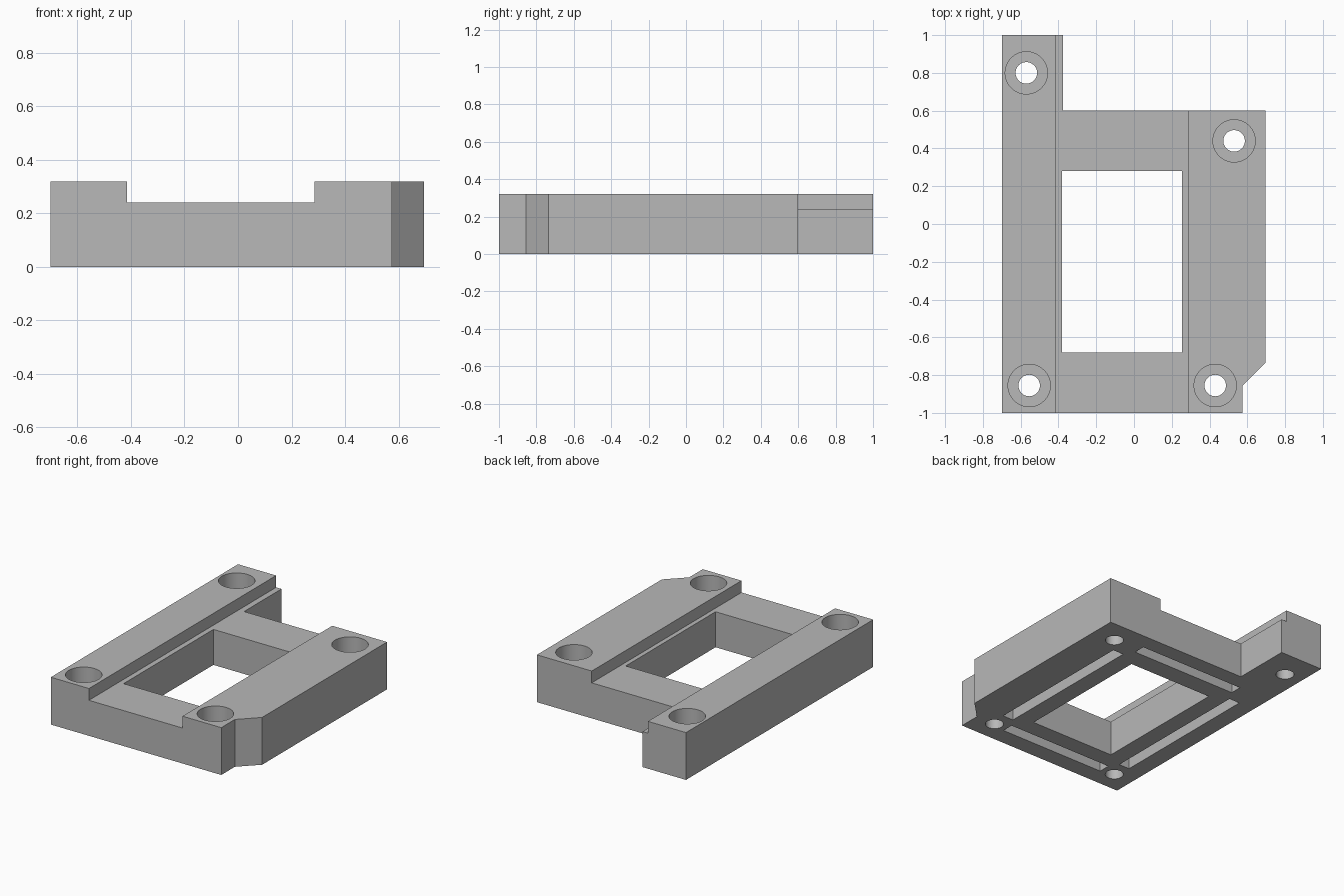
import bpy
import bmesh

cube = bpy.data.objects.get("Cube")
if cube:
    bpy.data.objects.remove(cube, do_unlink=True)

HEIGHT, CHANNEL_Z = 0.32, 0.24
SLOT_DEPTH, BORE_FLOOR = 0.12, 0.12
HOLE_R, BORE_R = 0.057, 0.112

grey = bpy.data.materials.new("plain grey")
grey.use_nodes = True
colour = (0.48, 0.48, 0.48, 1)
grey.diffuse_color = colour
grey.node_tree.nodes["Principled BSDF"].inputs["Base Color"].default_value = colour


def prism(name, outline, z0, z1):
    """Extrude a counter-clockwise outline from z0 to z1."""
    bm = bmesh.new()
    base = bm.faces.new([bm.verts.new((x, y, z0)) for x, y in outline])
    top = bmesh.ops.extrude_face_region(bm, geom=[base])["geom"]
    verts = [v for v in top if isinstance(v, bmesh.types.BMVert)]
    bmesh.ops.translate(bm, verts=verts, vec=(0, 0, z1 - z0))
    bmesh.ops.recalc_face_normals(bm, faces=bm.faces)
    mesh = bpy.data.meshes.new(name)
    bm.to_mesh(mesh)
    bm.free()
    obj = bpy.data.objects.new(name, mesh)
    bpy.context.collection.objects.link(obj)
    mesh.materials.append(grey)
    return obj


def box(name, x0, x1, y0, y1, z0, z1):
    return prism(name, [(x0, y0), (x1, y0), (x1, y1), (x0, y1)], z0, z1)


def cylinder(name, x, y, radius, z0, z1):
    bpy.ops.mesh.primitive_cylinder_add(vertices=64, radius=radius, depth=z1 - z0,
                                        location=(x, y, (z0 + z1) / 2))
    obj = bpy.context.object
    obj.name = name
    obj.data.materials.append(grey)
    return obj


def cut(target, cutter):
    """Subtract the cutter and discard it."""
    mod = target.modifiers.new("cut", "BOOLEAN")
    mod.operation = "DIFFERENCE"
    mod.solver = "EXACT"
    mod.object = cutter
    bpy.context.view_layer.objects.active = target
    bpy.ops.object.modifier_apply(modifier=mod.name)
    bpy.data.objects.remove(cutter, do_unlink=True)


# Plate outline with a long rear arm and a clipped front corner
plate = prism("mounting_plate", [
    (-0.70, -1), (0.575, -1), (0.575, -0.855), (0.695, -0.735),
    (0.695, 0.6), (-0.375, 0.6), (-0.375, 1), (-0.70, 1)], 0, HEIGHT)

# Shallow channel between the two rails, and the central window
cut(plate, box("channel", -0.415, 0.285, -1.2, 1.2, CHANNEL_Z, 0.5))
cut(plate, box("window", -0.38, 0.255, -0.68, 0.28, -0.1, 0.5))

# Blind grooves around the window on the underside
for x0, x1 in ((-0.58, -0.50), (0.375, 0.455)):
    cut(plate, box("side_groove", x0, x1, -0.74, 0.34, -0.1, SLOT_DEPTH))
for y0, y1 in ((-0.88, -0.80), (0.41, 0.49)):
    cut(plate, box("end_groove", -0.46, 0.335, y0, y1, -0.1, SLOT_DEPTH))

# Counterbored screw holes
for x, y in ((-0.57, 0.80), (0.53, 0.44), (-0.555, -0.855), (0.43, -0.855)):
    cut(plate, cylinder("screw_hole", x, y, HOLE_R, -0.1, 0.5))
    cut(plate, cylinder("counterbore", x, y, BORE_R, BORE_FLOOR, 0.5))

# Round hole walls stay smooth, all edges stay sharp
bpy.ops.object.select_all(action="DESELECT")
plate.select_set(True)
bpy.context.view_layer.objects.active = plate
bpy.ops.object.shade_smooth_by_angle(angle=0.5)
